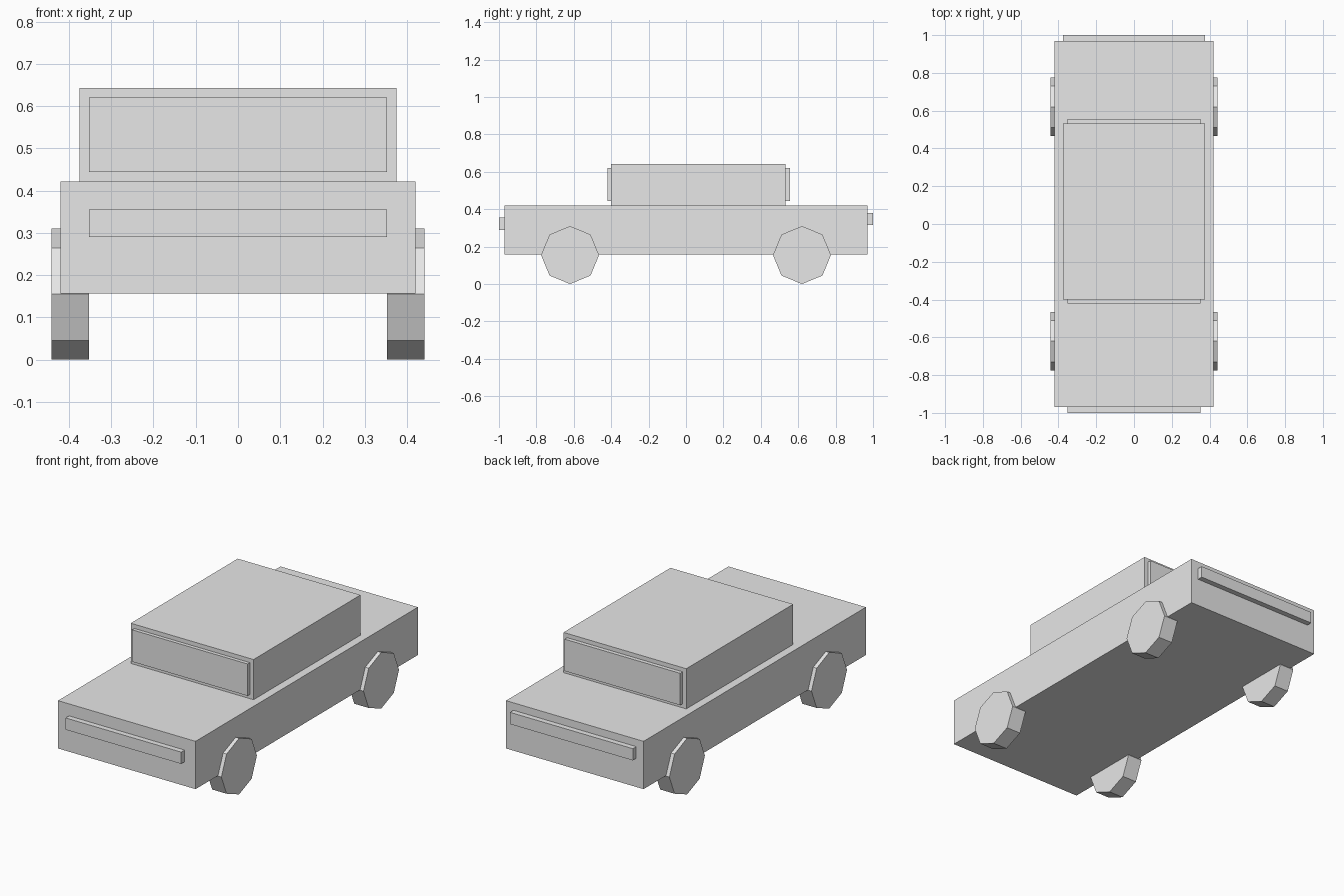
import bpy, math

if "Cube" in bpy.data.objects:
    bpy.data.objects.remove(bpy.data.objects["Cube"])

# One plain grey for the whole car
grey = bpy.data.materials.new("plain grey")
grey.diffuse_color = (0.8, 0.8, 0.8, 1)
grey.use_nodes = True
grey.node_tree.nodes["Principled BSDF"].inputs["Base Color"].default_value = grey.diffuse_color


def box(name, half_width, y0, y1, z0, z1):
    bpy.ops.mesh.primitive_cube_add(size=1, location=(0, (y0 + y1) / 2, (z0 + z1) / 2))
    ob = bpy.context.object
    ob.name = name
    ob.scale = (2 * half_width, y1 - y0, z1 - z0)
    bpy.ops.object.transform_apply(location=False, rotation=False, scale=True)
    ob.data.materials.append(grey)


# Body and cabin
box("body", 0.42, -0.97, 0.97, 0.157, 0.421)
box("cabin", 0.375, -0.40, 0.533, 0.421, 0.643)

# Windscreen and rear window slabs
box("windscreen", 0.353, -0.42, -0.40, 0.444, 0.62)
box("rear_window", 0.353, 0.533, 0.555, 0.444, 0.62)

# Light bars at both ends
box("front_light_bar", 0.353, -1.0, -0.97, 0.29, 0.355)
box("rear_light_bar", 0.375, 0.97, 1.0, 0.315, 0.38)

# Eight-sided wheels, one corner pointing down
RADIUS = 0.155
for side, x in (("left", -0.397), ("right", 0.397)):
    for end, y in (("front", -0.62), ("rear", 0.62)):
        bpy.ops.mesh.primitive_cylinder_add(
            vertices=8, radius=RADIUS, depth=0.088,
            location=(x, y, RADIUS), rotation=(0, math.pi / 2, 0))
        wheel = bpy.context.object
        wheel.name = f"{end}_{side}_wheel"
        wheel.data.materials.append(grey)
